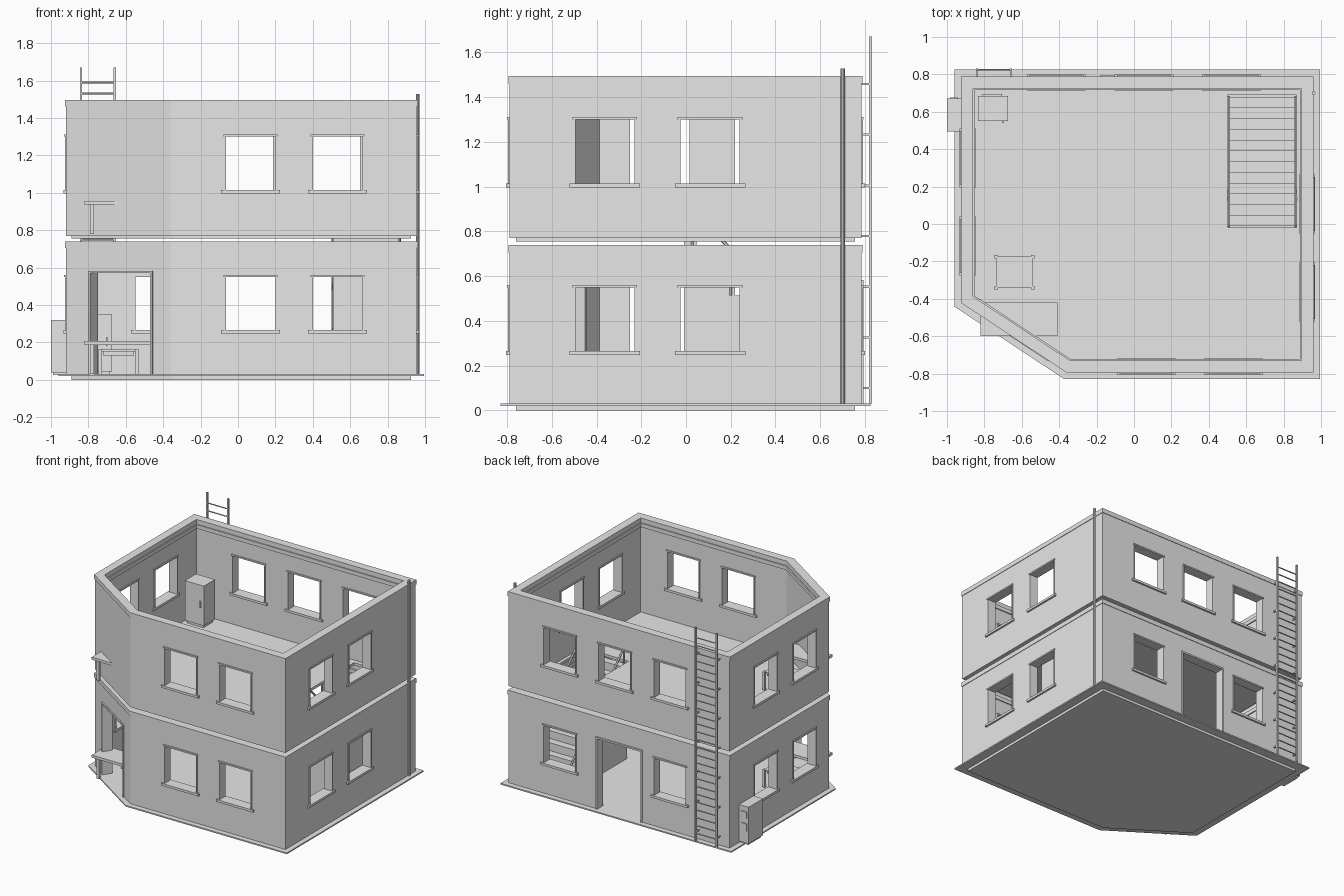
import bpy, bmesh, math
from mathutils import Matrix, Vector

if "Cube" in bpy.data.objects:
    bpy.data.objects.remove(bpy.data.objects["Cube"])

grey = bpy.data.materials.new("plain grey")
grey.diffuse_color = (0.8, 0.8, 0.8, 1)
grey.use_nodes = True
grey.node_tree.nodes["Principled BSDF"].inputs["Base Color"].default_value = grey.diffuse_color


def finish(name, bm):
    bmesh.ops.recalc_face_normals(bm, faces=bm.faces)
    me = bpy.data.meshes.new(name)
    bm.to_mesh(me)
    bm.free()
    me.materials.append(grey)
    ob = bpy.data.objects.new(name, me)
    bpy.context.collection.objects.link(ob)
    return ob


def add_box(bm, x0, x1, y0, y1, z0, z1, m=Matrix()):
    t = Matrix.Translation(((x0 + x1) / 2, (y0 + y1) / 2, (z0 + z1) / 2))
    s = Matrix.Diagonal((x1 - x0, y1 - y0, z1 - z0, 1))
    bmesh.ops.create_cube(bm, size=1, matrix=m @ t @ s)


def boxes(name, items):
    bm = bmesh.new()
    for it in items:
        add_box(bm, *it)
    return finish(name, bm)


def add_rod(bm, a, b, r, n=8):
    a, b = Vector(a), Vector(b)
    d = b - a
    m = Matrix.Translation((a + b) / 2) @ d.to_track_quat('Z', 'Y').to_matrix().to_4x4()
    bmesh.ops.create_cone(bm, cap_ends=True, segments=n, radius1=r, radius2=r,
                          depth=d.length, matrix=m)


# Footprint: rectangle with the front left corner cut off (counter-clockwise)
PLAN = [Vector(p) for p in ((-0.92, -0.42), (-0.36, -0.79), (0.955, -0.79),
                            (0.955, 0.785), (-0.92, 0.785))]


def inset(d):
    out = []
    for i, p in enumerate(PLAN):
        a = (p - PLAN[i - 1]).normalized()
        b = (PLAN[(i + 1) % 5] - p).normalized()
        na, nb = Vector((-a.y, a.x)), Vector((-b.y, b.x))
        out.append(p + (na + nb) * d / (1 + na.dot(nb)))
    return out


def slab(name, d, z0, z1):
    bm = bmesh.new()
    f = bm.faces.new([bm.verts.new((p.x, p.y, z0)) for p in inset(d)])
    ext = bmesh.ops.extrude_face_region(bm, geom=[f], use_keep_orig=True)
    top = [v for v in ext['geom'] if isinstance(v, bmesh.types.BMVert)]
    bmesh.ops.translate(bm, verts=top, vec=(0, 0, z1 - z0))
    return finish(name, bm)


def ring(name, d_out, d_in, z0, z1):
    bm = bmesh.new()
    loops = [[bm.verts.new((p.x, p.y, z)) for p in inset(d)]
             for d, z in ((d_out, z0), (d_out, z1), (d_in, z1), (d_in, z0))]
    for k in range(4):
        a, b = loops[k], loops[(k + 1) % 4]
        for i in range(5):
            j = (i + 1) % 5
            bm.faces.new((a[i], a[j], b[j], b[i]))
    return finish(name, bm)


def cut(ob, cutter):
    mod = ob.modifiers.new("cut", 'BOOLEAN')
    mod.operation, mod.solver, mod.object = 'DIFFERENCE', 'EXACT', cutter
    dg = bpy.context.evaluated_depsgraph_get()
    me = bpy.data.meshes.new_from_object(ob.evaluated_get(dg))
    ob.modifiers.clear()
    ob.data = me
    bpy.data.objects.remove(cutter)


def wall_matrix(i):
    a, b = PLAN[i], PLAN[(i + 1) % 5]
    d = (b - a).normalized()
    return Matrix(((d.x, -d.y, 0, a.x), (d.y, d.x, 0, a.y), (0, 0, 1, 0), (0, 0, 0, 1)))


# Openings as (wall, start along wall, end along wall)
W = 0.265
windows = [(1, x + 0.36, x + 0.36 + W) for x in (-0.065, 0.4)]
windows += [(2, y + 0.79, y + 0.79 + W) for y in (-0.495, -0.025)]
windows += [(3, 0.955 - x - W, 0.955 - x) for x in (0.388, -0.078, -0.548)]
windows += [(4, 0.785 - y - W, 0.785 - y) for y in (0.22, -0.25)]
back_middle = windows[5]
doors = [(0, 0.16, 0.545), (3, 0.955 - 0.2, 0.955 + 0.17)]
T = 0.06   # wall thickness

# Foundation and base plate
slab("foundation", 0.03, 0, 0.022)
slab("base_plate", -0.04, 0.02, 0.03)

# Two storeys: walls, cornices, frames and furniture
for label, z, top in (("lower", 0, 0.74), ("upper", 0.75, 1.495)):
    bottom = 0.03 if z == 0 else 0.77
    lower = z == 0
    wins = [w for w in windows if not (lower and w == back_middle)]
    walls = ring(label + "_walls", 0, T, bottom, top)
    cuts = [(a, b, -0.05, T + 0.05, z + 0.265, z + 0.55, wall_matrix(i)) for i, a, b in wins]
    if lower:
        cuts += [(a, b, -0.05, T + 0.05, 0.03 - 0.05, 0.57, wall_matrix(i)) for i, a, b in doors]
    cut(walls, boxes("cutter", cuts))
    ring(label + "_cornice", -0.004, 0.01, top - 0.035, top)
    ring(label + "_inner_cornice", T - 0.01, T + 0.008, top - 0.065, top - 0.035)

    frames = []
    for i, a, b in wins:
        m = wall_matrix(i)
        frames += [(a - 0.025, b + 0.025, -0.014, T + 0.012, z + 0.247, z + 0.265, m),
                   (a - 0.012, b + 0.012, -0.009, T + 0.008, z + 0.55, z + 0.561, m),
                   (a - 0.008, a, -0.006, T + 0.006, z + 0.265, z + 0.55, m),
                   (b, b + 0.008, -0.006, T + 0.006, z + 0.265, z + 0.55, m)]
    boxes(label + "_window_frames", frames)

    # Desk running through the cut corner
    desk = [(-0.82, -0.41, -0.6, -0.42, z + 0.187, z + 0.207)]
    for x in (-0.79, -0.46):
        for y in (-0.585, -0.455):
            desk.append((x, x + 0.02, y, y + 0.02, z + 0.03, z + 0.187))
    boxes(label + "_desk", desk)

    # Stool with apron and corner legs
    stool = [(-0.735, -0.54, -0.34, -0.175, z + 0.15, z + 0.163),
             (-0.72, -0.555, -0.325, -0.19, z + 0.13, z + 0.15)]
    for x in (-0.745, -0.55):
        for y in (-0.35, -0.185):
            stool.append((x, x + 0.018, y, y + 0.018, z + 0.025, z + 0.166))
    boxes(label + "_stool", stool)

    # Tall cabinet in the back corner
    boxes(label + "_cabinet", [(-0.835, -0.675, 0.55, 0.685, z + 0.045, z + 0.35),
                               (-0.81, -0.705, 0.68, 0.695, z + 0.06, z + 0.335),
                               (-0.825, -0.685, 0.56, 0.675, z + 0.025, z + 0.045),
                               (-0.705, -0.697, 0.54, 0.55, z + 0.18, z + 0.23)])

# Door frames
parts = []
for i, a, b in doors:
    m = wall_matrix(i)
    parts += [(a - 0.012, b + 0.012, -0.008, T + 0.008, 0.57, 0.583, m),
              (a - 0.012, a, -0.008, T + 0.008, 0.03, 0.57, m),
              (b, b + 0.012, -0.008, T + 0.008, 0.03, 0.57, m)]
boxes("door_frames", parts)

# Upper floor with the stair opening
floor = slab("upper_floor", 0.03, 0.755, 0.775)
cut(floor, boxes("cutter", [(0.5, 0.87, -0.02, 0.69, 0.7, 0.85)]))

# Staircase rising from the back towards the front
N, DY, DZ = 12, 0.0575, 0.0604
profile = [(0.68, 0.03)]
for k in range(N):
    y, h = 0.68 - k * DY, 0.03 + (k + 1) * DZ
    profile += [(y, h), (y - DY, h)]
profile.append((0.68 - N * DY, 0.03))
bm = bmesh.new()
f = bm.faces.new([bm.verts.new((0.508, y, h)) for y, h in profile])
ext = bmesh.ops.extrude_face_region(bm, geom=[f], use_keep_orig=True)
bmesh.ops.translate(bm, verts=[v for v in ext['geom'] if isinstance(v, bmesh.types.BMVert)],
                    vec=(0.354, 0, 0))
finish("staircase", bm)

# Handrails with posts
bm = bmesh.new()
for x in (0.506, 0.864):
    add_rod(bm, (x, 0.68, 0.23), (x, -0.015, 0.94), 0.008, 6)
    for k in (0, 4, 8, 11):
        y = 0.66 - k * DY
        add_rod(bm, (x, y, 0.03 + k * DZ), (x, y, 0.23 + (0.68 - y) * 1.02), 0.006, 6)
finish("stair_handrails", bm)

# Wall ladder with brackets
bm = bmesh.new()
for x in (-0.845, -0.665):
    add_box(bm, x, x + 0.012, 0.818, 0.832, 0.03, 1.67)
    for k in range(7):
        zb = 0.095 + k * 0.2265
        add_box(bm, x + 0.002, x + 0.010, 0.775, 0.82, zb, zb + 0.009)
for k in range(26):
    add_rod(bm, (-0.84, 0.825, 0.09 + k * 0.06), (-0.658, 0.825, 0.09 + k * 0.06), 0.005, 6)
finish("wall_ladder", bm)

# Drain pipe on the right wall
bm = bmesh.new()
add_rod(bm, (0.96, 0.70, 0.03), (0.96, 0.70, 1.527), 0.01, 10)
finish("drain_pipe", bm)

# Outdoor unit on the left wall
boxes("outdoor_unit", [(-1.0, -0.92, 0.495, 0.67, 0.04, 0.32),
                       (-0.99, -0.92, 0.505, 0.66, 0.025, 0.04),
                       (-0.985, -0.94, 0.67, 0.677, 0.23, 0.28),
                       (-0.985, -0.94, 0.67, 0.677, 0.13, 0.19)])
